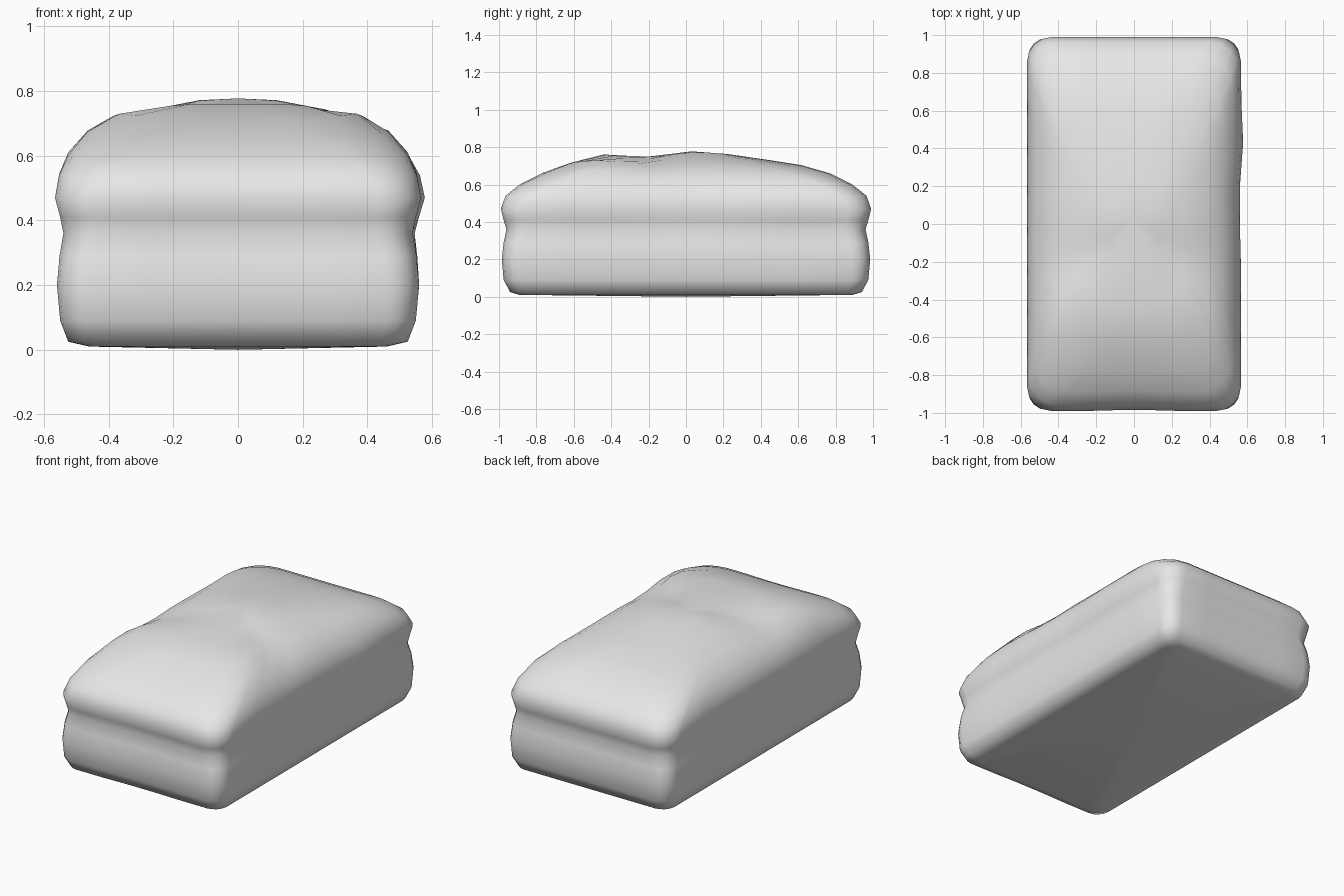
import bpy, bmesh, math
from mathutils import Vector

cube = bpy.data.objects.get("Cube")
if cube:
    bpy.data.objects.remove(cube, do_unlink=True)

# Single plain colour
mat = bpy.data.materials.new("plain_grey")
mat.use_nodes = True
grey = (0.8, 0.8, 0.8, 1)
mat.diffuse_color = grey
mat.node_tree.nodes["Principled BSDF"].inputs["Base Color"].default_value = grey

# Loaf sections from base to crown: height, half width, half length, corner radius
SECTIONS = [
    (0.010, 0.46, 0.89, 0.08), (0.025, 0.525, 0.94, 0.08),
    (0.09, 0.55, 0.975, 0.09), (0.20, 0.56, 0.985, 0.10),
    (0.29, 0.552, 0.975, 0.10), (0.36, 0.54, 0.96, 0.11),
    (0.41, 0.55, 0.975, 0.12), (0.47, 0.566, 0.99, 0.13),
    (0.54, 0.553, 0.965, 0.16), (0.60, 0.525, 0.89, 0.18),
    (0.66, 0.465, 0.77, 0.21), (0.705, 0.385, 0.62, 0.23),
    (0.737, 0.27, 0.44, 0.20), (0.755, 0.12, 0.22, 0.11),
]
ARC, SIDE_X, SIDE_Y = 4, 5, 8


def rounded_rectangle(hx, hy, r):
    """Outline points, counter-clockwise, with evenly split straight sides."""
    points = []
    for k, (sx, sy) in enumerate([(1, 1), (-1, 1), (-1, -1), (1, -1)]):
        centre = Vector((sx * (hx - r), sy * (hy - r)))
        for i in range(ARC + 1):
            a = math.pi / 2 * (k + i / ARC)
            points.append(centre + r * Vector((math.cos(a), math.sin(a))))
        steps = SIDE_X if k % 2 == 0 else SIDE_Y
        run = Vector((-sx, 0)) * 2 * (hx - r) if k % 2 == 0 else Vector((0, -sy)) * 2 * (hy - r)
        start = points[-1].copy()
        points += [start + run * i / steps for i in range(1, steps)]
    return points


def bump(value, centre, width):
    return math.exp(-((value - centre) / width) ** 2)


def soften(co):
    """Hand-made unevenness of the crown, side walls and ends."""
    x, y, z = co
    crown = max(0, min(1, (z - 0.5) / 0.2))
    lift = (0.022 * bump(y, 0.07, 0.18) * bump(x, 0, 0.25)
            + 0.025 * bump(y, -0.47, 0.16) - 0.012 * bump(y, -0.2, 0.12)
            - 0.006 * bump(y, 0.4, 0.2))
    side = 0.012 * bump(y, 0.42, 0.18) - 0.012 * bump(y, 0.12, 0.14)
    wall = bump(z, 0.48, 0.15) if x > 0.4 else 0
    notch = 0.01 * bump(x, 0, 0.1) if y < -0.85 else 0
    return Vector((x + side * wall, y + notch, z + crown * lift))


# Loaf: stacked sections closed with fans at base and crown
bm = bmesh.new()
rings = [[bm.verts.new(soften((p.x, p.y, z))) for p in rounded_rectangle(hx, hy, r)]
         for z, hx, hy, r in SECTIONS]
count = len(rings[0])
base = bm.verts.new((0, 0, 0))
crown = bm.verts.new(soften((0, 0.03, 0.757)))
for i in range(count):
    j = (i + 1) % count
    for low, high in zip(rings, rings[1:]):
        bm.faces.new((low[i], low[j], high[j], high[i]))
    bm.faces.new((base, rings[0][j], rings[0][i]))
    bm.faces.new((crown, rings[-1][i], rings[-1][j]))
bmesh.ops.recalc_face_normals(bm, faces=bm.faces[:])
for face in bm.faces:
    face.smooth = True
mesh = bpy.data.meshes.new("bread_loaf")
bm.to_mesh(mesh)
bm.free()
mesh.materials.append(mat)
loaf = bpy.data.objects.new("bread_loaf", mesh)
bpy.context.collection.objects.link(loaf)
